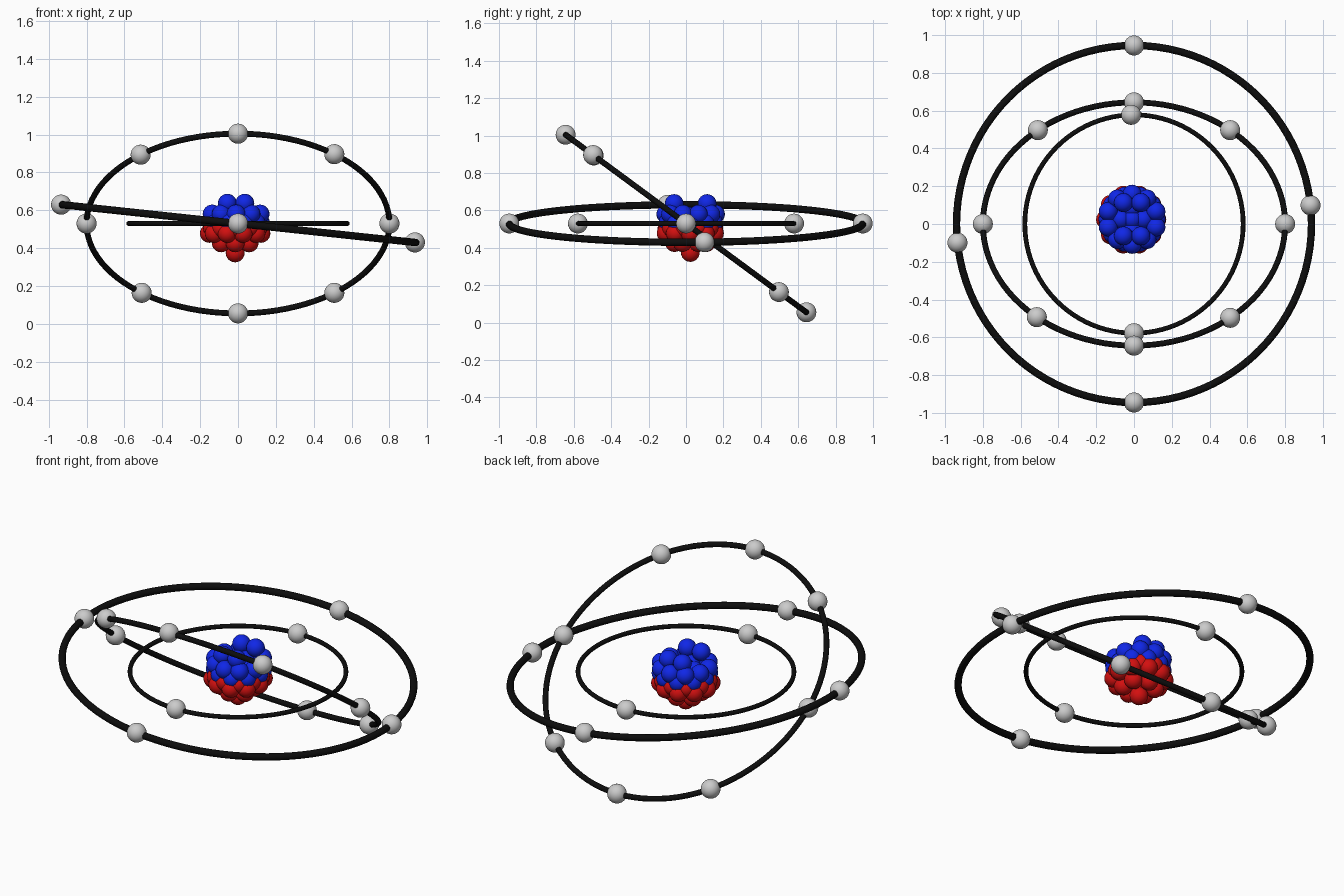
import bpy
from math import sin, cos, pi, radians
from mathutils import Vector, Matrix

if "Cube" in bpy.data.objects:
    bpy.data.objects.remove(bpy.data.objects["Cube"])

C = Vector((0, 0, 0.53))


def material(name, rgb):
    m = bpy.data.materials.new(name)
    m.diffuse_color = (*rgb, 1)
    m.use_nodes = True
    m.node_tree.nodes["Principled BSDF"].inputs["Base Color"].default_value = m.diffuse_color
    return m


BLACK = material("black", (0.004, 0.004, 0.004))
RED = material("red", (0.65, 0.005, 0.005))
BLUE = material("blue", (0.005, 0.02, 0.8))


def finish(name, mat=None):
    ob = bpy.context.object
    ob.name = name
    if mat:
        ob.data.materials.append(mat)
    bpy.ops.object.shade_smooth()
    return ob


def ball(name, pos, r, mat=None, seg=20):
    bpy.ops.mesh.primitive_uv_sphere_add(segments=seg, ring_count=seg // 2 + 2,
                                         radius=r, location=pos)
    return finish(name, mat)


# An orbit ring with its electrons, tilted about one axis
def orbit(name, radius, minor, axis, tilt, angles):
    rot = Matrix.Rotation(radians(tilt), 3, axis)
    bpy.ops.mesh.primitive_torus_add(major_radius=radius, minor_radius=minor,
                                     major_segments=96, minor_segments=12,
                                     location=C, rotation=rot.to_euler())
    finish(name + "_orbit", BLACK)
    for a in angles:
        a = radians(a)
        p = C + rot @ Vector((radius * cos(a), radius * sin(a), 0))
        ball(name + "_electron", p, 0.053, seg=24)


orbit("inner", 0.578, 0.0125, 'X', 0, (91.5, 270))
orbit("middle", 0.80, 0.0155, 'X', -36.4,
      (0, 50.5, 90, 129.5, 180, 230, 270, 309.5))
orbit("outer", 0.945, 0.0195, 'Y', 6.1, (6, 90, 186, 270))


# Nucleus: layers of balls (ring radius, height, count, start angle)
def cluster(name, centre, layers, mat):
    for r, z, n, start in layers:
        for i in range(n):
            a = radians(start) + 2 * pi * i / n
            ball(name, (centre[0] + r * cos(a), centre[1] + r * sin(a), z), 0.05, mat)


cluster("neutron", (-0.01, 0.025),
        [(0.133, 0.58, 10, 18), (0.128, 0.535, 10, 0),
         (0.06, 0.565, 4, 0), (0, 0.57, 1, 0)], BLUE)
# Two raised lobes on top of the blue half
for x in (-0.056, 0.036):
    for y in (-0.063, 0.113):
        ball("top_neutron", (x, y, 0.637), 0.05, BLUE)

cluster("proton", (-0.015, 0.023),
        [(0.136, 0.478, 10, 0), (0.125, 0.505, 10, 18), (0.085, 0.428, 6, 30),
         (0.06, 0.47, 4, 0), (0, 0.375, 1, 0)], RED)
